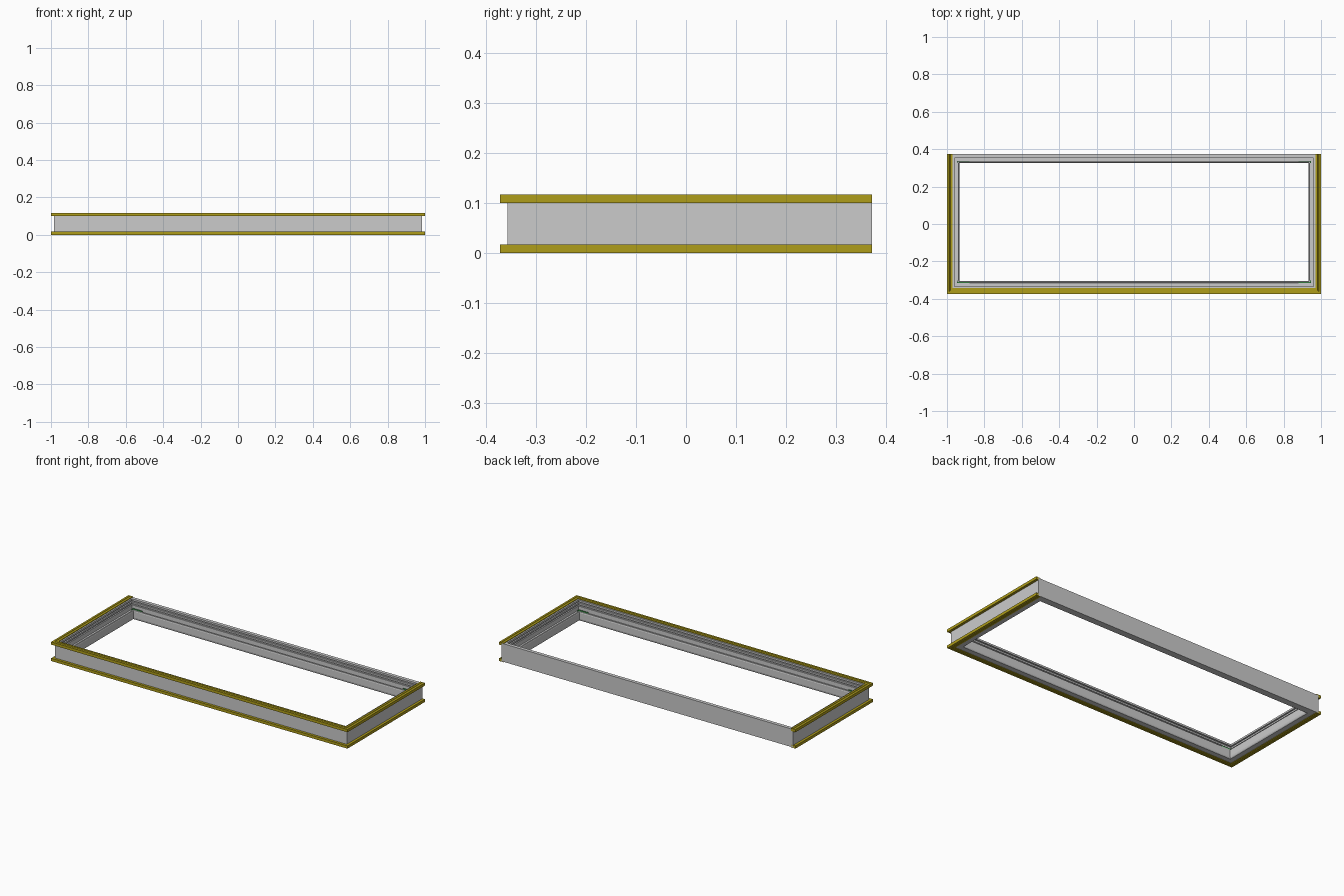
import bpy, bmesh

if "Cube" in bpy.data.objects:
    bpy.data.objects.remove(bpy.data.objects["Cube"])

X, YF, YB = 0.985, -0.358, 0.373   # outer wall faces: sides, front, back


def material(name, rgb):
    m = bpy.data.materials.new(name)
    m.diffuse_color = (*rgb, 1)
    m.use_nodes = True
    m.node_tree.nodes["Principled BSDF"].inputs["Base Color"].default_value = m.diffuse_color
    return m


yellow = material("yellow_trim", (0.43, 0.34, 0.01))
green = material("green_bracket", (0.08, 0.5, 0.12))


def closed_corners(d):
    b = YB - 0.88 * d              # back rail is slightly narrower
    return [(-X + d, b), (-X + d, YF + d), (X - d, YF + d), (X - d, b)]


def open_corners(d):
    return [(-X + d, YB), (-X + d, YF + d), (X - d, YF + d), (X - d, YB)]


def sweep(name, profile, corners, closed, mat=None):
    """Sweep a (distance inward, height) profile round mitred corners."""
    bm = bmesh.new()
    rings = [[bm.verts.new((*corners(d)[i], z)) for d, z in profile]
             for i in range(4)]
    n = len(profile)
    for i in range(4 if closed else 3):
        a, b = rings[i], rings[(i + 1) % 4]
        for j in range(n):
            k = (j + 1) % n
            bm.faces.new((a[j], a[k], b[k], b[j]))
    if not closed:
        bm.faces.new(rings[0])
        bm.faces.new(rings[3])
    bmesh.ops.recalc_face_normals(bm, faces=bm.faces)
    me = bpy.data.meshes.new(name)
    bm.to_mesh(me)
    bm.free()
    ob = bpy.data.objects.new(name, me)
    bpy.context.collection.objects.link(ob)
    if mat:
        me.materials.append(mat)
    return ob


# Main rail: outer wall, grooved inner band, channel and inner lip
rail = [(0, 0.003), (0.046, 0.003), (0.050, 0.008), (0.052, 0.016),
        (0.052, 0.052), (0.050, 0.058), (0.045, 0.060), (0.043, 0.050),
        (0.024, 0.050), (0.024, 0.076), (0.016, 0.076), (0.016, 0.084),
        (0.024, 0.084), (0.024, 0.094), (0.016, 0.094), (0.016, 0.102),
        (0.024, 0.102), (0.024, 0.113), (0, 0.113)]
sweep("frame_rail", rail, closed_corners, True)

# Yellow trims on the front and sides, with a shallow groove
trim = [(-0.015, 0.100), (0.0, 0.100), (0.015, 0.100), (0.015, 0.117),
        (0.003, 0.117), (0.002, 0.115), (-0.002, 0.115), (-0.003, 0.117),
        (-0.015, 0.117)]
sweep("upper_trim", trim, open_corners, False, yellow)
sweep("lower_trim", [(d, 0.117 - z) for d, z in trim], open_corners, False, yellow)


# Green corner brackets standing in the channel
def box(name, x0, x1, y0, y1, z0, z1, mat):
    bpy.ops.mesh.primitive_cube_add(
        size=1, location=((x0 + x1) / 2, (y0 + y1) / 2, (z0 + z1) / 2))
    ob = bpy.context.object
    ob.name = name
    ob.scale = (abs(x1 - x0), abs(y1 - y0), z1 - z0)
    ob.data.materials.append(mat)


for sx, side in ((-1, "left"), (1, "right")):
    for y, sy, end in ((0.337, -1, "back"), (-0.315, 1, "front")):
        box(f"{end}_{side}_bracket_long", sx * 0.945, sx * 0.88,
            y, y + sy * 0.004, 0.045, 0.066, green)
        box(f"{end}_{side}_bracket_short", sx * 0.945, sx * 0.941,
            y, y + sy * 0.012, 0.045, 0.066, green)
